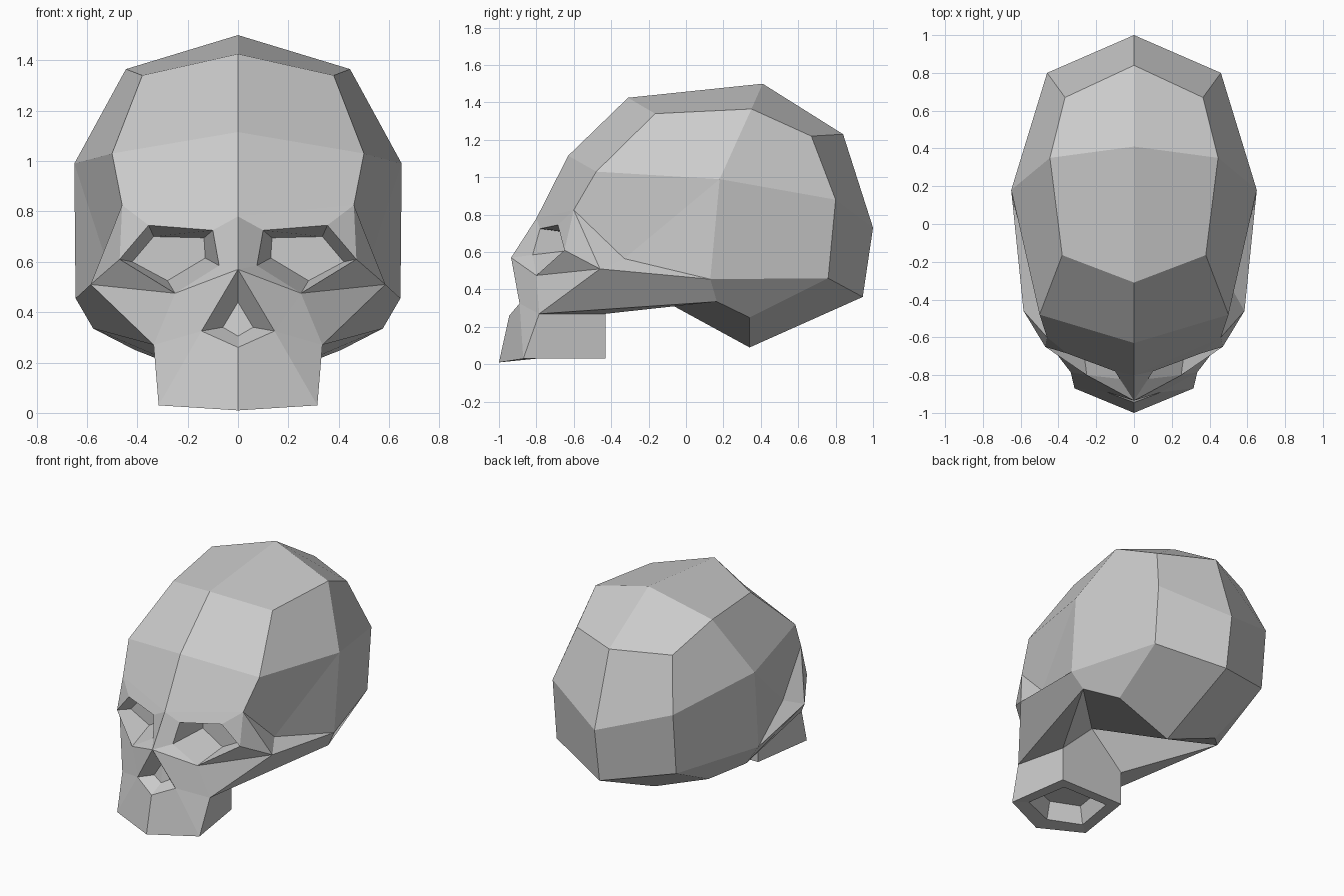
import bpy
import bmesh
from mathutils import Vector as V

old = bpy.data.objects.get("Cube")
if old:
    bpy.data.objects.remove(old)

bone = bpy.data.materials.new("bone_grey")
bone.use_nodes = True
bone.diffuse_color = (0.6, 0.6, 0.6, 1)
bone.node_tree.nodes["Principled BSDF"].inputs["Base Color"].default_value = (0.6, 0.6, 0.6, 1)


def loft(ring_a, ring_b, closed=False):
    """Quads between two rows of points."""
    count = len(ring_a)
    steps = range(count if closed else count - 1)
    return [(ring_a[i], ring_a[(i + 1) % count], ring_b[(i + 1) % count], ring_b[i]) for i in steps]


def build(name, faces, centre, hollow=False):
    """Half a part, mirrored; faces look away from the centre, or toward it if hollow."""
    bm = bmesh.new()
    for corners in faces:
        face = bm.faces.new([bm.verts.new(c) for c in corners])
        face.normal_update()
        outward = face.normal.dot(face.calc_center_median() - V(centre)) > 0
        if outward == hollow:
            face.normal_flip()
    bmesh.ops.remove_doubles(bm, verts=bm.verts[:], dist=0.0005)
    mesh = bpy.data.meshes.new(name)
    bm.to_mesh(mesh)
    bm.free()
    mesh.materials.append(bone)
    part = bpy.data.objects.new(name, mesh)
    bpy.context.collection.objects.link(part)
    mirror = part.modifiers.new("mirror", 'MIRROR')
    mirror.use_clip = True


# Cranium: midline profile and the side row, from brow over the top to the base
brow, forehead, crown_front, crown, crown_back, nape_top, nape, base, palate_root = midline = [
    V((0, y, z)) for y, z in [
        (-.8, .78), (-.63, 1.115), (-.31, 1.425), (.41, 1.5), (.84, 1.23),
        (1, .73), (.945, .36), (.34, .09), (-.43, .51)]]
brow_side, front_side, top_front, top_side, top_back, rear, rear_low, base_side, arch_low = side = [
    V(p) for p in [
        (.46, -.6, .825), (.5, -.48, 1.03), (.38, -.165, 1.34), (.445, .35, 1.365),
        (.365, .67, 1.22), (.46, .8, .88), (.457, .76, .46), (.41, .34, .25), (.575, .165, .335)]]
widest = V((.65, .18, .99))
arch_top = V((.645, .13, .455))
temple = V((.51, -.33, .565))
build("cranium", loft(midline, side) + [
    (front_side, top_front, top_side, widest),
    (top_side, top_back, rear, widest),
    (rear, rear_low, arch_top, widest),
    (rear_low, base_side, arch_low, arch_top),
    (brow_side, front_side, widest, temple),
    (temple, widest, arch_top)], (0, .1, .75))

# Eye socket: rim on the face, inner ring set back, closed by a wall
rim = [V(p) for p in [
    (.1, -.78, .725), (.355, -.685, .745), (.47, -.65, .61), (.25, -.8, .475), (.075, -.82, .585)]]
eye_in, eye_top, eye_out, eye_low, eye_nose = rim
wall = [V((x, -.57, z)) for x, z in [
    (.135, .695), (.335, .7), (.42, .6), (.28, .525), (.13, .615)]]
build("eye_sockets", loft(rim, wall, True) + [wall], (.27, -.7, .63), True)

# Brow, cheekbones and nose bridge
bridge = V((0, -.935, .57))
nostril = V((.145, -.89, .325))
nose_base = V((0, -.945, .26))
cheek = V((.585, -.46, .51))
jaw_top = V((.335, -.785, .27))
jaw_back = V((.25, -.43, .27))
build("face", [
    (brow, brow_side, eye_top, eye_in),
    (brow, eye_in, eye_nose, bridge),
    (brow_side, eye_top, eye_out),
    (brow_side, eye_out, cheek),
    (brow_side, cheek, temple),
    (eye_out, eye_low, cheek),
    (bridge, eye_nose, eye_low),
    (bridge, eye_low, nostril),
    (eye_low, jaw_top, nostril),
    (eye_low, cheek, jaw_top)], (.1, -.3, .55))

# Cheek arches and the underside behind them
build("cheek_arches", [
    (cheek, arch_top, temple),
    (cheek, jaw_top, arch_low, arch_top),
    (jaw_top, jaw_back, arch_low),
    (jaw_back, palate_root, arch_low)], (.2, -.2, .53))

# Nose opening
nose_rim = [bridge, nostril, nose_base]
nose_inner = [V((0, -.82, .44)), V((.06, -.83, .34)), V((0, -.84, .305))]
build("nose_opening", loft(nose_rim, nose_inner) + [nose_inner], (0, -.92, .38), True)

# Upper jaw with an open, hollow underside
tooth_mid = V((0, -1, .01))
tooth_side = V((.315, -.87, .03))
tooth_back = V((.25, -.43, .03))
back_low = V((0, -.43, .03))
back_top = V((0, -.43, .27))
lip = [V((0, -.89, .025)), V((.23, -.8, .03)), V((.18, -.5, .03)), V((0, -.5, .03))]
roof = [V((p.x * .85, p.y * .9 - .06, .15)) for p in lip]
build("upper_jaw", [
    (nostril, jaw_top, tooth_side),
    (nostril, tooth_side, tooth_mid, nose_base),
    (jaw_top, jaw_back, tooth_back, tooth_side),
    (jaw_back, back_top, back_low, tooth_back),
    (jaw_back, palate_root, back_top)] + loft([tooth_mid, tooth_side, tooth_back, back_low], lip),
    (0, -.65, .22))
build("palate", loft(lip, roof) + [roof], (0, -.68, .08), True)
